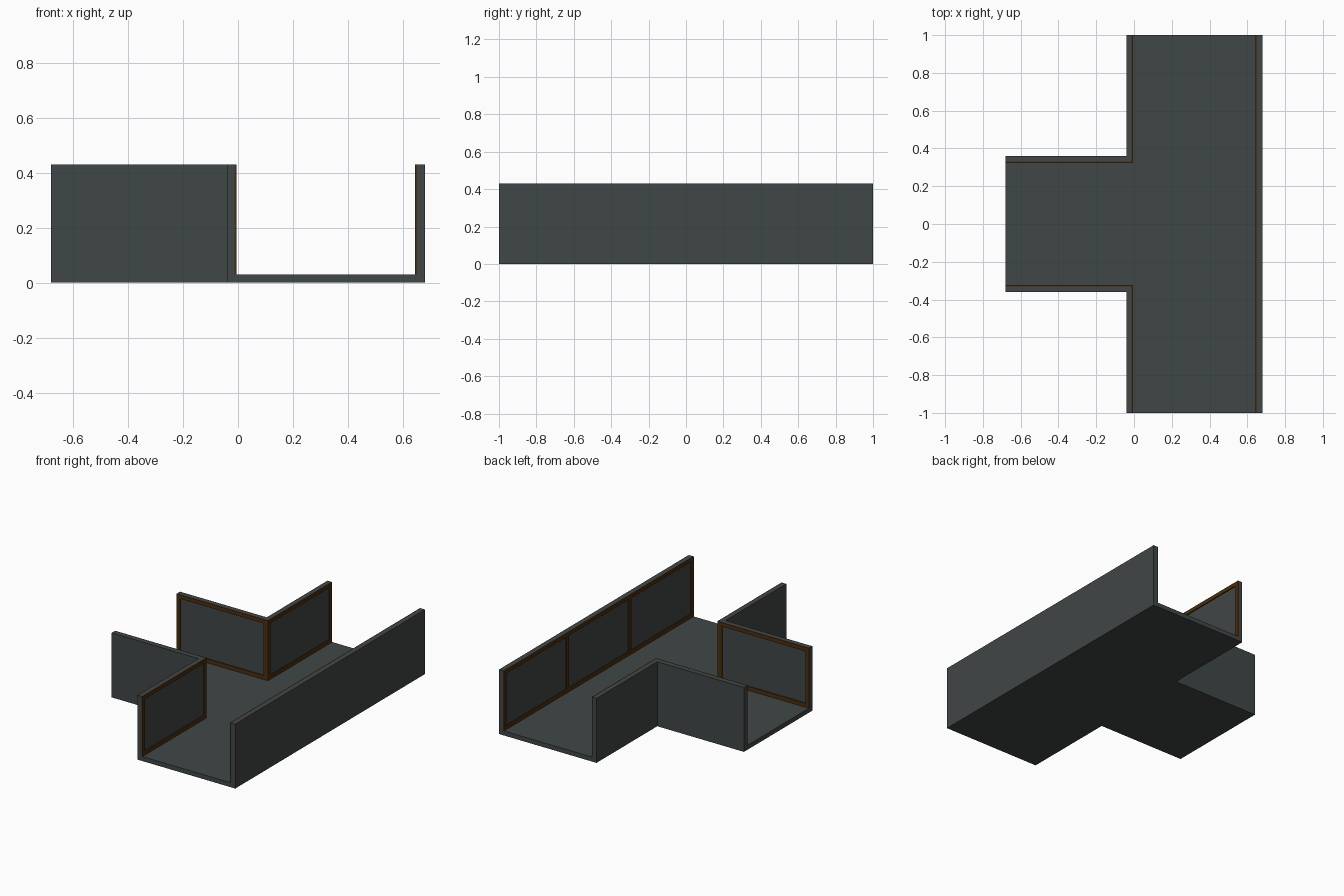
import bpy, bmesh

if "Cube" in bpy.data.objects:
    bpy.data.objects.remove(bpy.data.objects["Cube"])

def material(name, rgb):
    m = bpy.data.materials.new(name)
    m.diffuse_color = (*rgb, 1)
    m.use_nodes = True
    m.node_tree.nodes["Principled BSDF"].inputs["Base Color"].default_value = m.diffuse_color
    return m

GREY = material("slate grey", (0.051, 0.061, 0.061))
BROWN = material("dark brown", (0.070, 0.028, 0.004))

H, FLOOR = 0.43, 0.03          # wall height, floor thickness
T, RAIL = 0.007, 0.026         # trim depth and width

def prism(name, outline, z0, z1, mat):
    """Extrude a flat outline from z0 to z1."""
    bm = bmesh.new()
    face = bm.faces.new([bm.verts.new((x, y, z0)) for x, y in outline])
    ext = bmesh.ops.extrude_face_region(bm, geom=[face])
    for v in ext["geom"]:
        if isinstance(v, bmesh.types.BMVert):
            v.co.z = z1
    bmesh.ops.recalc_face_normals(bm, faces=bm.faces)
    me = bpy.data.meshes.new(name)
    bm.to_mesh(me)
    bm.free()
    me.materials.append(mat)
    ob = bpy.data.objects.new(name, me)
    bpy.context.collection.objects.link(ob)
    return ob

def box(name, x0, x1, y0, y1, z0, z1, mat):
    return prism(name, [(x0, y0), (x1, y0), (x1, y1), (x0, y1)], z0, z1, mat)

def frame(name, fixed, a, b, posts, along_y):
    """Trim on a wall face: top and bottom rails plus upright posts."""
    def bar(part, u0, u1, z0, z1):
        if along_y:
            box(part, fixed, fixed + T, u0, u1, z0, z1, BROWN)
        else:
            box(part, u0, u1, fixed, fixed + T, z0, z1, BROWN)
    bar(name + "_bottom_rail", a, b, FLOOR, FLOOR + RAIL)
    bar(name + "_top_rail", a, b, H - RAIL, H)
    for p in posts:
        bar(name + "_post", p - RAIL / 2, p + RAIL / 2, FLOOR + RAIL, H - RAIL)

# T-shaped floor
prism("floor", [(-0.04, -1), (0.68, -1), (0.68, 1), (-0.04, 1), (-0.04, 0.36),
                (-0.68, 0.36), (-0.68, -0.36), (-0.04, -0.36)], 0, FLOOR, GREY)

# long straight wall with three framed panels
box("straight_wall", 0.65, 0.68, -1, 1, FLOOR, H, GREY)
frame("straight_trim", 0.65 - T, -1, 1,
      [-1 + RAIL / 2, -0.33, 0.33, 1 - RAIL / 2], True)

# two L-shaped corner walls with trim on their inner faces
for side, s in (("front", -1), ("back", 1)):
    outline = [(-0.68, 0.33), (-0.012, 0.33), (-0.012, 1),
               (-0.04, 1), (-0.04, 0.36), (-0.68, 0.36)]
    prism(side + "_corner_wall", [(x, s * y) for x, y in outline], FLOOR, H, GREY)
    a, b = sorted((s * (0.33 - T), s))
    frame(side + "_main_trim", -0.012, a, b, [a + RAIL / 2, b - RAIL / 2], True)
    frame(side + "_branch_trim", 0.33 - T if s > 0 else -0.33, -0.68, -0.012,
          [-0.68 + RAIL / 2, -0.012 - RAIL / 2], False)
